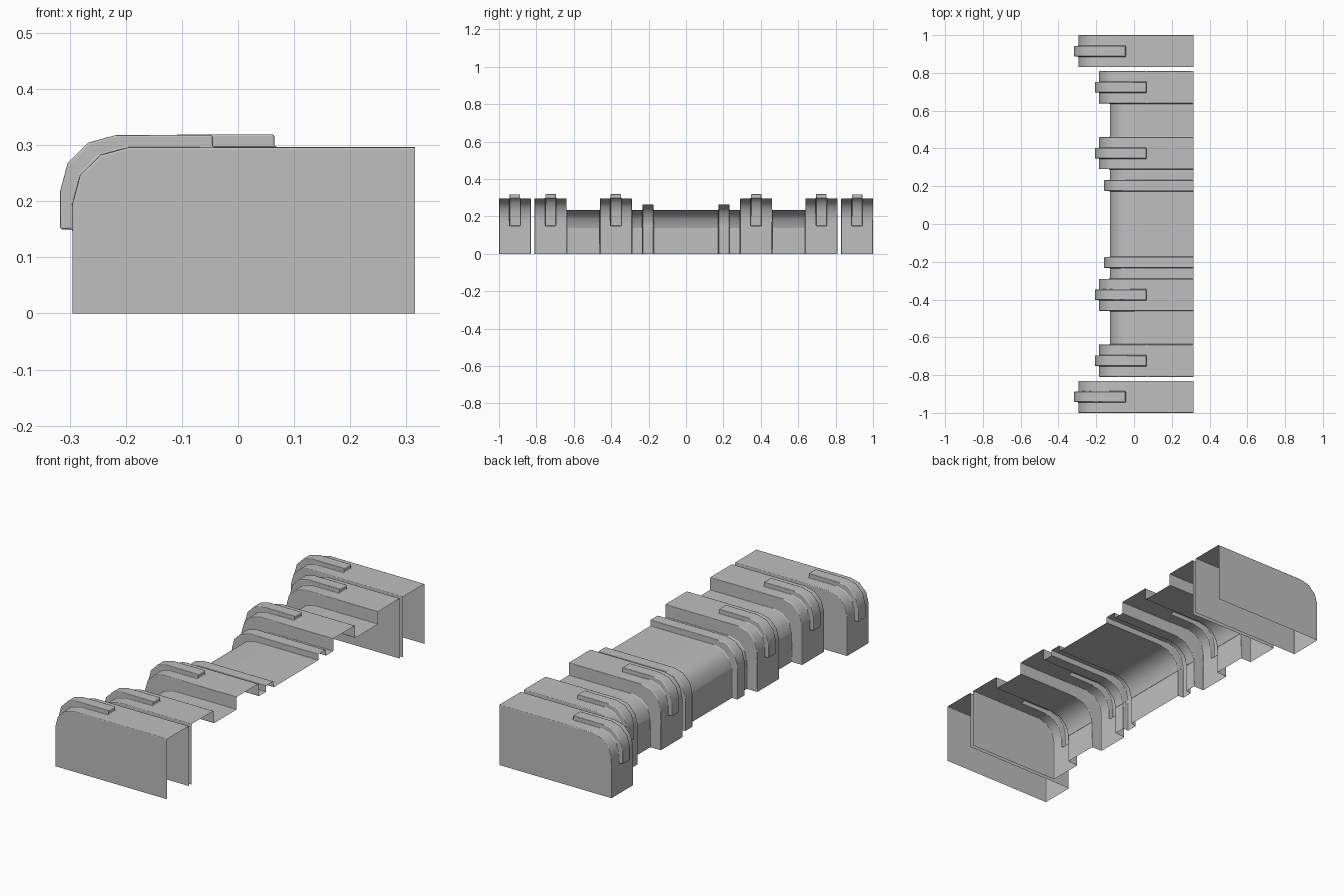
import bpy, bmesh, math

if "Cube" in bpy.data.objects:
    bpy.data.objects.remove(bpy.data.objects["Cube"], do_unlink=True)

OPEN_X = 0.315      # open side of every shell
RADIUS = 0.1        # shoulder radius
PAD_Z = 0.15        # lower end of the raised straps
PAD_RISE = 0.022
PAD_HALF = 0.028

grey = bpy.data.materials.new("plain grey")
grey.use_nodes = True
colour = (0.52, 0.52, 0.52, 1)
grey.diffuse_color = colour
grey.node_tree.nodes["Principled BSDF"].inputs["Base Color"].default_value = colour


def shoulder(x, top):
    """Points of the rounded corner, from the wall to the roof."""
    cx, cz = x + RADIUS, top - RADIUS
    angles = [math.radians(30 * i) for i in range(4)]
    return [(cx - RADIUS * math.cos(a), cz + RADIUS * math.sin(a)) for a in angles]


def section(x, top, pad_end):
    """Wall, shoulder and roof outline, split where a strap starts and ends."""
    return [(x, 0), (x, PAD_Z)] + shoulder(x, top) + [(pad_end, top), (OPEN_X, top)]


def add_row(bm, outline, y):
    return [bm.verts.new((x, y, z)) for x, z in outline]


def bridge(bm, a, b, skip=()):
    for i in range(len(a) - 1):
        if i not in skip:
            bm.faces.new((a[i], a[i + 1], b[i + 1], b[i]))


def add_strap(bm, base_a, base_b, x, top, pad_end, y):
    """Hollow raised strap standing over the gap left in the shell."""
    outline = [(x - PAD_RISE, PAD_Z)] + shoulder(x - PAD_RISE, top + PAD_RISE)
    outline.append((pad_end, top + PAD_RISE))
    out_a = add_row(bm, outline, y - PAD_HALF)
    out_b = add_row(bm, outline, y + PAD_HALF)
    base_a, base_b = base_a[1:7], base_b[1:7]
    bridge(bm, base_a, out_a)
    bridge(bm, out_a, out_b)
    bridge(bm, out_b, base_b)
    bm.faces.new((out_a[0], out_b[0], base_b[0], base_a[0]))
    bm.faces.new((base_a[-1], base_b[-1], out_b[-1], out_a[-1]))


def build_shell(name, bands):
    """Bands are (y start, y end, wall x, roof z, strap end x, has strap)."""
    bm = bmesh.new()
    last = None
    for y0, y1, x, top, pad_end, strapped in bands:
        outline = section(x, top, pad_end)
        row = add_row(bm, outline, y0)
        if last:
            bridge(bm, last, row)
        else:
            corner = bm.verts.new((OPEN_X, y0, 0))
            bm.faces.new([corner] + row[::-1])
        if strapped:
            mid = (y0 + y1) / 2
            a = add_row(bm, outline, mid - PAD_HALF)
            b = add_row(bm, outline, mid + PAD_HALF)
            bridge(bm, row, a)
            bridge(bm, a, b, skip=range(1, 6))
            add_strap(bm, a, b, x, top, pad_end, mid)
            row = b
        last = add_row(bm, outline, y1)
        bridge(bm, row, last)
    bm.faces.new(last + [bm.verts.new((OPEN_X, y1, 0))])
    # steps share their bottom edge, which leaves slivers only at the open rim
    bmesh.ops.remove_doubles(bm, verts=bm.verts, dist=0.0001)
    mesh = bpy.data.meshes.new(name)
    bm.to_mesh(mesh)
    bm.free()
    mesh.materials.append(grey)
    obj = bpy.data.objects.new(name, mesh)
    bpy.context.collection.objects.link(obj)
    bpy.ops.object.select_all(action="DESELECT")
    obj.select_set(True)
    bpy.context.view_layer.objects.active = obj
    bpy.ops.object.shade_smooth_by_angle(angle=math.radians(50))
    bevel = obj.modifiers.new("soft edges", "BEVEL")
    bevel.width = 0.004
    bevel.segments = 2
    bevel.limit_method = "ANGLE"
    bevel.angle_limit = math.radians(50)
    bevel.harden_normals = True
    return obj


# closed-ended boxes at the two ends
for label, y in (("front", -0.915), ("back", 0.915)):
    build_shell(label + "_end_box", [(y - 0.085, y + 0.085, -0.295, 0.296, -0.045, True)])

# middle run: strapped blocks, low strips and ribs, mirrored about the centre
block = (-0.185, 0.297, 0.065, True)
strip = (-0.128, 0.235, 0.065, False)
rib = (-0.158, 0.265, 0.065, False)
half = [(-0.81, -0.638, block), (-0.638, -0.46, strip), (-0.46, -0.29, block),
        (-0.29, -0.232, strip), (-0.232, -0.174, rib)]
run = half + [(-0.174, 0.174, strip)] + [(-b, -a, kind) for a, b, kind in reversed(half)]
build_shell("middle_body", [(a, b) + kind for a, b, kind in run])
